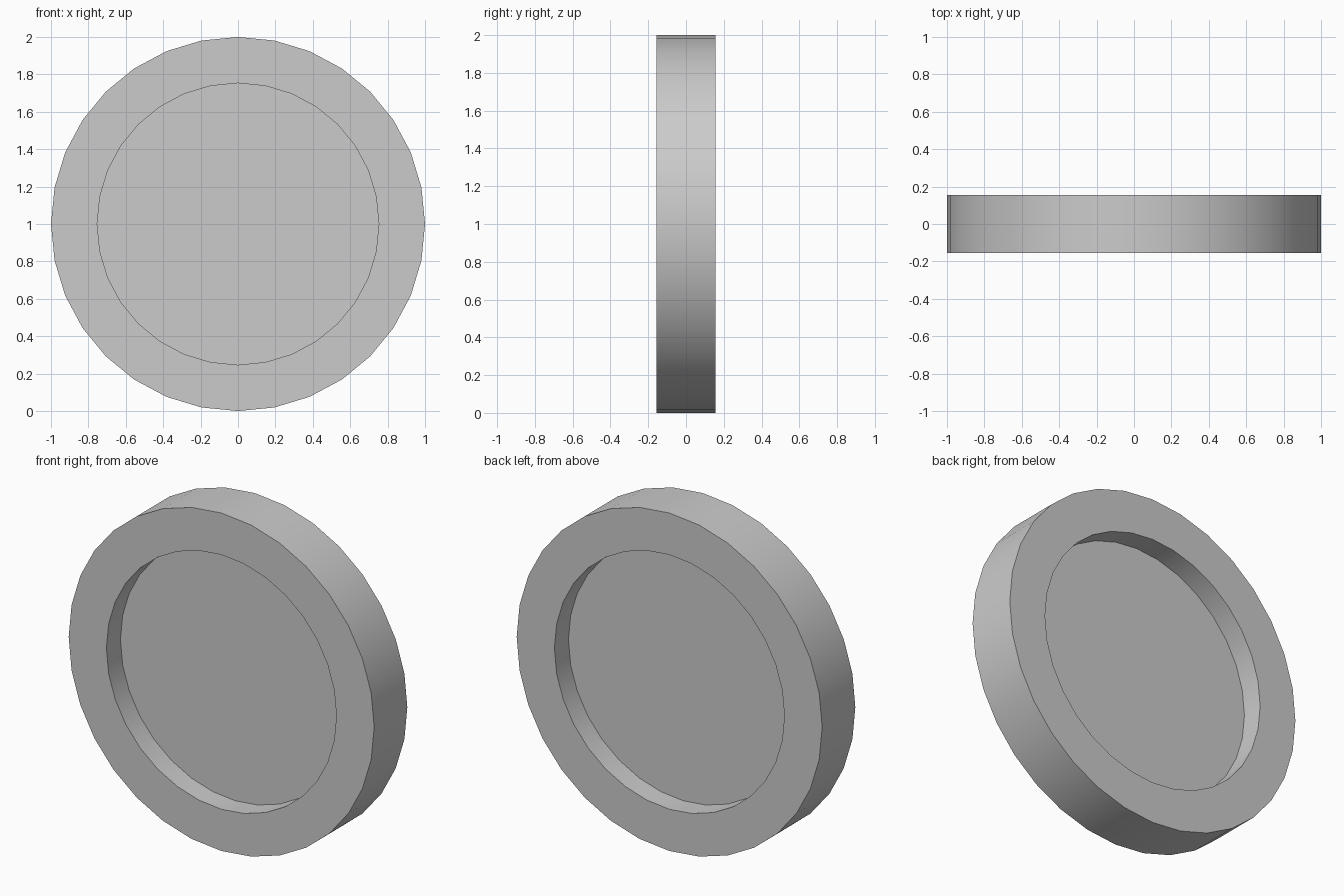
import bpy, bmesh
from math import sin, cos, pi

if "Cube" in bpy.data.objects:
    bpy.data.objects.remove(bpy.data.objects["Cube"])

SIDES = 32
# Lathe profile as (radius, y), from front web centre around the rim to the back web
PROFILE = [(0.753, -0.024), (0.753, -0.155), (1.0, -0.155),
           (1.0, 0.155), (0.753, 0.155), (0.753, 0.024)]

bm = bmesh.new()
rings = [[bm.verts.new((r * sin(2 * pi * i / SIDES), y, 1 + r * cos(2 * pi * i / SIDES)))
          for i in range(SIDES)] for r, y in PROFILE]

# Rim walls
for a, b in zip(rings, rings[1:]):
    for i in range(SIDES):
        j = (i + 1) % SIDES
        bm.faces.new((a[i], a[j], b[j], b[i]))

# Recessed web on the front and back
bm.faces.new(rings[0])
bm.faces.new(rings[-1])
bmesh.ops.recalc_face_normals(bm, faces=bm.faces)

mesh = bpy.data.meshes.new("recessed_wheel")
bm.to_mesh(mesh)
bm.free()
wheel = bpy.data.objects.new("recessed_wheel", mesh)
bpy.context.collection.objects.link(wheel)

# Smooth round walls, sharp rim edges
bpy.context.view_layer.objects.active = wheel
wheel.select_set(True)
bpy.ops.object.shade_smooth_by_angle(angle=pi / 6)
